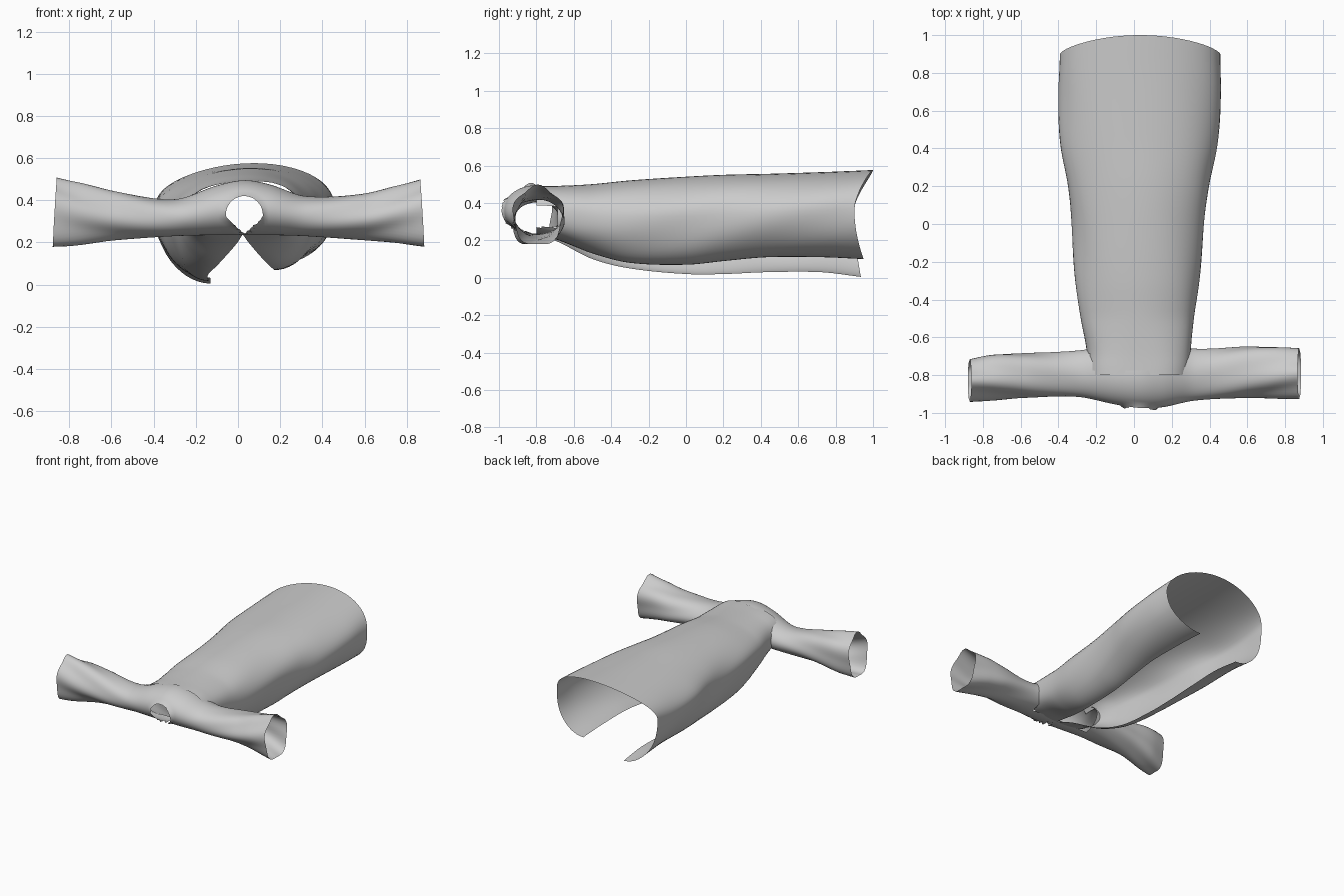
import bpy, bmesh, math

cube = bpy.data.objects.get("Cube")
if cube:
    bpy.data.objects.remove(cube, do_unlink=True)

cloth = bpy.data.materials.new("grey cloth")
cloth.use_nodes = True
GREY = (0.6, 0.6, 0.6, 1)
cloth.diffuse_color = GREY
cloth.node_tree.nodes["Principled BSDF"].inputs["Base Color"].default_value = GREY


def blend(rows, t):
    """Smooth interpolation of the stations in rows, keyed by their first value."""
    n = len(rows)
    i = max(k for k in range(n - 1) if k == 0 or rows[k][0] <= t)
    a, b = rows[i], rows[i + 1]
    p, q = rows[max(i - 1, 0)], rows[min(i + 2, n - 1)]
    h = b[0] - a[0]
    s = (t - a[0]) / h
    out = []
    for k in range(1, len(a)):
        m0 = (b[k] - p[k]) / (b[0] - p[0]) * h
        m1 = (q[k] - a[k]) / (q[0] - a[0]) * h
        out.append((2*s**3 - 3*s**2 + 1) * a[k] + (s**3 - 2*s**2 + s) * m0
                   + (3*s**2 - 2*s**3) * b[k] + (s**3 - s**2) * m1)
    return out


def loft(bm, rings, closed):
    loops = [[bm.verts.new(p) for p in ring] for ring in rings]
    n = len(loops[0])
    for r, s in zip(loops, loops[1:]):
        for j in range(n if closed else n - 1):
            k = (j + 1) % n
            bm.faces.new((r[j], r[k], s[k], s[j]))


def drop(bm, test):
    doomed = [f for f in bm.faces if test(f.calc_center_median())]
    bmesh.ops.delete(bm, geom=doomed, context='FACES')


def finish(bm, name):
    bmesh.ops.recalc_face_normals(bm, faces=bm.faces)
    mesh = bpy.data.meshes.new(name)
    bm.to_mesh(mesh)
    bm.free()
    mesh.materials.append(cloth)
    for f in mesh.polygons:
        f.use_smooth = True
    obj = bpy.data.objects.new(name, mesh)
    bpy.context.collection.objects.link(obj)


# Coat body: y, side x (right, left), side z, top z, front edges (right x z, left x z)
BODY = [
    (-0.80, -0.25, 0.29, 0.33, 0.488, 0.02, 0.235, 0.025, 0.235),
    (-0.68, -0.25, 0.30, 0.33, 0.49, -0.01, 0.19, 0.05, 0.20),
    (-0.50, -0.285, 0.32, 0.33, 0.50, -0.09, 0.10, 0.11, 0.13),
    (-0.30, -0.31, 0.345, 0.33, 0.52, -0.14, 0.05, 0.16, 0.08),
    (0.00, -0.33, 0.37, 0.33, 0.54, -0.14, 0.02, 0.18, 0.07),
    (0.20, -0.352, 0.40, 0.34, 0.55, -0.14, 0.02, 0.19, 0.09),
    (0.42, -0.388, 0.44, 0.35, 0.555, -0.14, 0.03, 0.20, 0.11),
    (0.70, -0.40, 0.46, 0.36, 0.565, -0.13, 0.03, 0.20, 0.11),
    (0.90, -0.395, 0.46, 0.37, 0.575, -0.13, 0.005, 0.20, 0.10),
]


def body_ring(y, steps=14):
    xr, xl, zs, zt, exr, ezr, exl, ezl = blend(BODY, y)
    mid, half = (xr + xl) / 2, (xl - xr) / 2
    hem = max(0, (y + 0.8) / 1.7) ** 4
    # squarer section where the body meets the shoulders
    power = 1 - 0.25 * min(1, max(0, (-0.5 - y) / 0.25))
    ring = []
    for i in range(4 * steps + 1):
        t = math.pi * (i / (2 * steps) - 0.5)      # right edge, over the back, left edge
        c = math.copysign(abs(math.cos(t)) ** power, math.cos(t))
        s = math.copysign(abs(math.sin(t)) ** power, math.sin(t))
        if t < 0:
            x, z = exr + (xr - exr) * c, zs + (zs - ezr) * s
            dy = 0.035 * s * s
        elif t <= math.pi:
            x, z = mid - half * c, zs + (zt - zs) * s
            z += 0.05 * (x - mid) * s
            dy = 0.10 * s ** 1.5 if s > 0 else 0
        else:
            x, z = exl + (xl - exl) * -c, zs + (zs - ezl) * s
            dy = 0.05 * s * s
        # shallow sideways creases along the flanks
        fold = 0.003 * math.sin(9 * y + 5 * t) * abs(c)
        ring.append((x + fold, y + dy * hem, z))
    return ring


bm = bmesh.new()
loft(bm, [body_ring(-0.80 + 1.70 * i / 60) for i in range(61)], False)
# armholes
drop(bm, lambda c: c.y < -0.69 and abs(c.z - 0.33) < 0.06)
finish(bm, "coat_body")

# Sleeves and shoulders: x, front y, rear y, bottom z, top z
SLEEVES = [
    (-0.88, -0.94, -0.72, 0.18, 0.51),
    (-0.75, -0.935, -0.695, 0.19, 0.48),
    (-0.58, -0.92, -0.685, 0.21, 0.44),
    (-0.30, -0.915, -0.67, 0.23, 0.405),
    (-0.10, -0.955, -0.64, 0.235, 0.47),
    (0.03, -0.975, -0.62, 0.235, 0.495),
    (0.15, -0.97, -0.63, 0.235, 0.475),
    (0.32, -0.935, -0.66, 0.23, 0.42),
    (0.60, -0.92, -0.65, 0.21, 0.43),
    (0.75, -0.925, -0.655, 0.20, 0.465),
    (0.88, -0.925, -0.66, 0.18, 0.50),
]


def sleeve_ring(x, n=48):
    y0, y1, z0, z1 = blend(SLEEVES, x)
    reach = max(0, abs(x) - 0.25)
    ring = []
    for i in range(n):
        t = 2 * math.pi * i / n
        # spiral folds, growing toward the cuffs
        r = 1 + 0.12 * min(1, 2 * reach) * math.sin(2 * t) * math.sin(3 * t + 9 * abs(x))
        tilt = -0.015 * math.sin(t) * reach * math.copysign(1, x)
        ring.append((x + tilt, (y0 + y1) / 2 + (y1 - y0) / 2 * math.cos(t) * r,
                     (z0 + z1) / 2 + (z1 - z0) / 2 * math.sin(t) * r))
    return ring


bm = bmesh.new()
loft(bm, [sleeve_ring(-0.87 + 1.745 * i / 110) for i in range(111)], True)
# open the shoulders into the body
drop(bm, lambda c: -0.22 < c.x < 0.26 and c.y > -0.78)

# neck opening, narrowing to a point where the front panels meet
NX, NZ, RX, RZ = 0.03, 0.33, 0.088, 0.09


def neck_radius(p):
    narrow = min(1, max(0.25, (p.z - 0.21) / 0.11))
    return math.hypot((p.x - NX) / (RX * narrow), (p.z - NZ) / RZ)


drop(bm, lambda c: c.y < -0.8 and neck_radius(c) < 1)
for v in bm.verts:
    d = neck_radius(v.co)
    if v.is_boundary and v.co.y < -0.83 and d < 1.4:
        v.co.x = NX + (v.co.x - NX) / d
        v.co.z = NZ + (v.co.z - NZ) / d
        v.co.y -= 0.012
finish(bm, "sleeves_and_shoulders")
